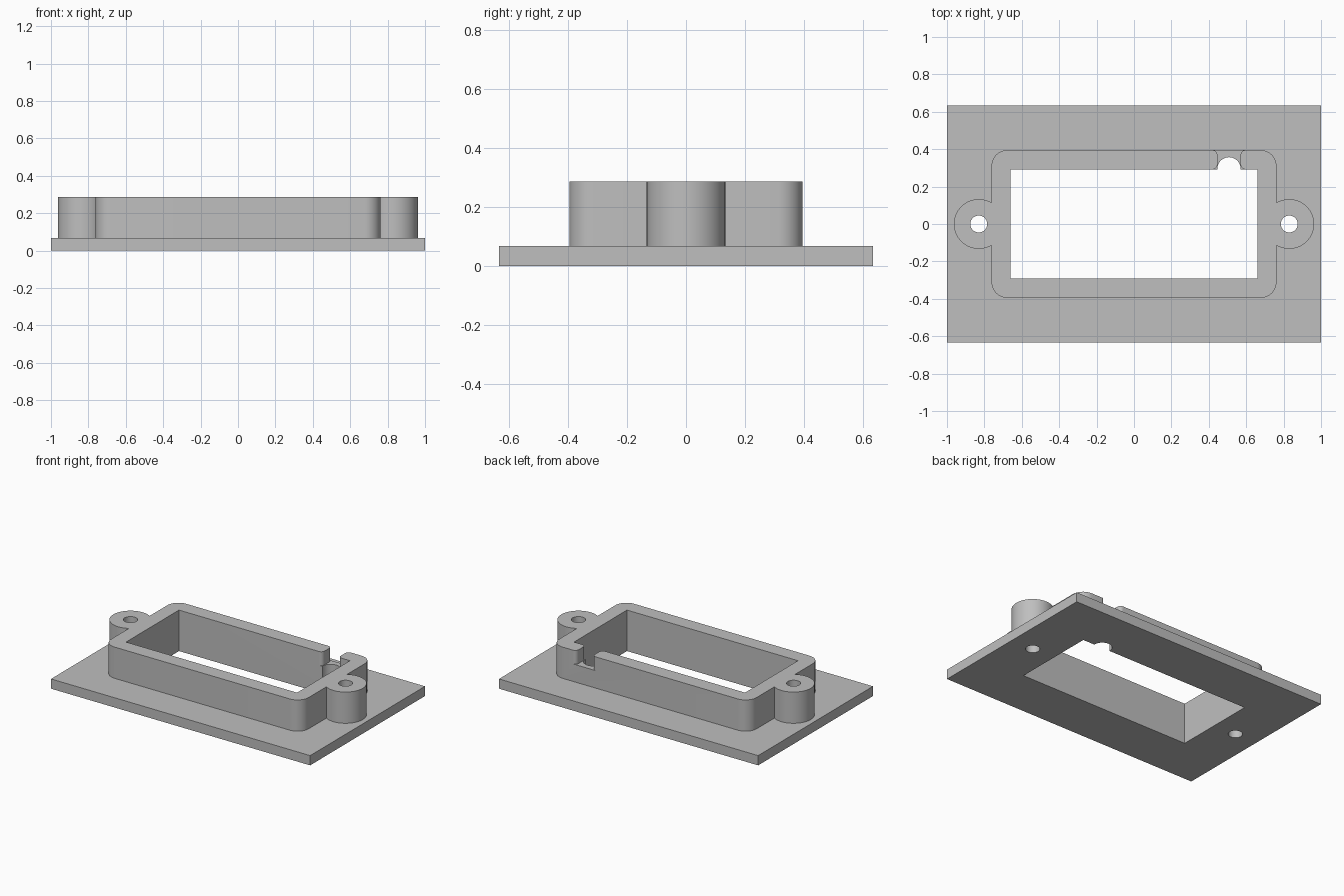
import bpy, bmesh
from math import sin, cos, pi

cube = bpy.data.objects.get("Cube")
if cube:
    bpy.data.objects.remove(cube, do_unlink=True)

PLATE_X, PLATE_Y, PLATE_TOP = 1.0, 0.633, 0.068
FRAME_X, FRAME_Y, TOP = 0.762, 0.395, 0.286
OPEN_X, OPEN_Y = 0.66, 0.292
BOSS_X, BOSS_R, HOLE_R = 0.83, 0.133, 0.045
NOTCH_X, NOTCH_R, NOTCH_FLOOR, FILLET = 0.508, 0.062, 0.19, 0.026

grey = bpy.data.materials.new("grey_plastic")
grey.use_nodes = True
grey.diffuse_color = (0.52, 0.52, 0.52, 1)
grey.node_tree.nodes["Principled BSDF"].inputs["Base Color"].default_value = grey.diffuse_color


def arc(cx, cy, r, start, end, steps):
    angles = [start + (end - start) * i / steps for i in range(steps + 1)]
    return [(cx + r * cos(a), cy + r * sin(a)) for a in angles]


def circle(cx, cy, r):
    return arc(cx, cy, r, 0, 2 * pi, 64)[:-1]


def rectangle(x, y):
    return [(-x, -y), (x, -y), (x, y), (-x, y)]


def rounded_rectangle(x, y, r):
    points = []
    for i, (sx, sy) in enumerate([(1, 1), (-1, 1), (-1, -1), (1, -1)]):
        points += arc(sx * (x - r), sy * (y - r), r, i * pi / 2, (i + 1) * pi / 2, 12)
    return points


def prism(name, outline, bottom, top):
    bm = bmesh.new()
    face = bm.faces.new([bm.verts.new((x, y, bottom)) for x, y in outline])
    up = bmesh.ops.extrude_face_region(bm, geom=[face])["geom"]
    bmesh.ops.translate(bm, vec=(0, 0, top - bottom),
                        verts=[v for v in up if isinstance(v, bmesh.types.BMVert)])
    bmesh.ops.recalc_face_normals(bm, faces=bm.faces)
    mesh = bpy.data.meshes.new(name)
    bm.to_mesh(mesh)
    bm.free()
    mesh.materials.append(grey)
    obj = bpy.data.objects.new(name, mesh)
    bpy.context.collection.objects.link(obj)
    return obj


def combine(body, tool, operation):
    tool.hide_render = True
    bpy.context.view_layer.objects.active = body
    mod = body.modifiers.new(tool.name, 'BOOLEAN')
    mod.operation, mod.solver, mod.object = operation, 'EXACT', tool
    bpy.ops.object.modifier_apply(modifier=mod.name)
    bpy.data.objects.remove(tool, do_unlink=True)


# Base plate with raised frame and screw bosses
body = prism("mounting_bezel", rectangle(PLATE_X, PLATE_Y), 0, PLATE_TOP)
combine(body, prism("frame", rounded_rectangle(FRAME_X, FRAME_Y, 0.085), 0.03, TOP), 'UNION')
for side in (-1, 1):
    combine(body, prism("screw_boss", circle(side * BOSS_X, 0, BOSS_R), 0.03, TOP), 'UNION')

# Window and screw holes
combine(body, prism("window_cutter", rectangle(OPEN_X, OPEN_Y), -0.1, 0.5), 'DIFFERENCE')
for side in (-1, 1):
    combine(body, prism("screw_hole", circle(side * BOSS_X, 0, HOLE_R), -0.1, 0.5), 'DIFFERENCE')

# Cable notch: a round relief through the plate and a flared slot over the back wall
combine(body, prism("cable_relief", circle(NOTCH_X, OPEN_Y + 0.003, NOTCH_R), -0.1, 0.5), 'DIFFERENCE')
flare = NOTCH_R + FILLET
right = [(flare, OPEN_Y - 0.02)]
right += arc(flare, OPEN_Y + FILLET, FILLET, 1.5 * pi, pi, 8)
right += arc(flare, FRAME_Y - FILLET, FILLET, pi, pi / 2, 8)
right += [(flare, FRAME_Y + 0.02)]
slot = [(NOTCH_X + x, y) for x, y in right] + [(NOTCH_X - x, y) for x, y in reversed(right)]
combine(body, prism("cable_slot", slot, NOTCH_FLOOR, 0.5), 'DIFFERENCE')

# Smooth round walls, sharp edges kept
bpy.ops.object.select_all(action='DESELECT')
body.select_set(True)
bpy.context.view_layer.objects.active = body
bpy.ops.object.shade_smooth_by_angle(angle=pi / 6)
